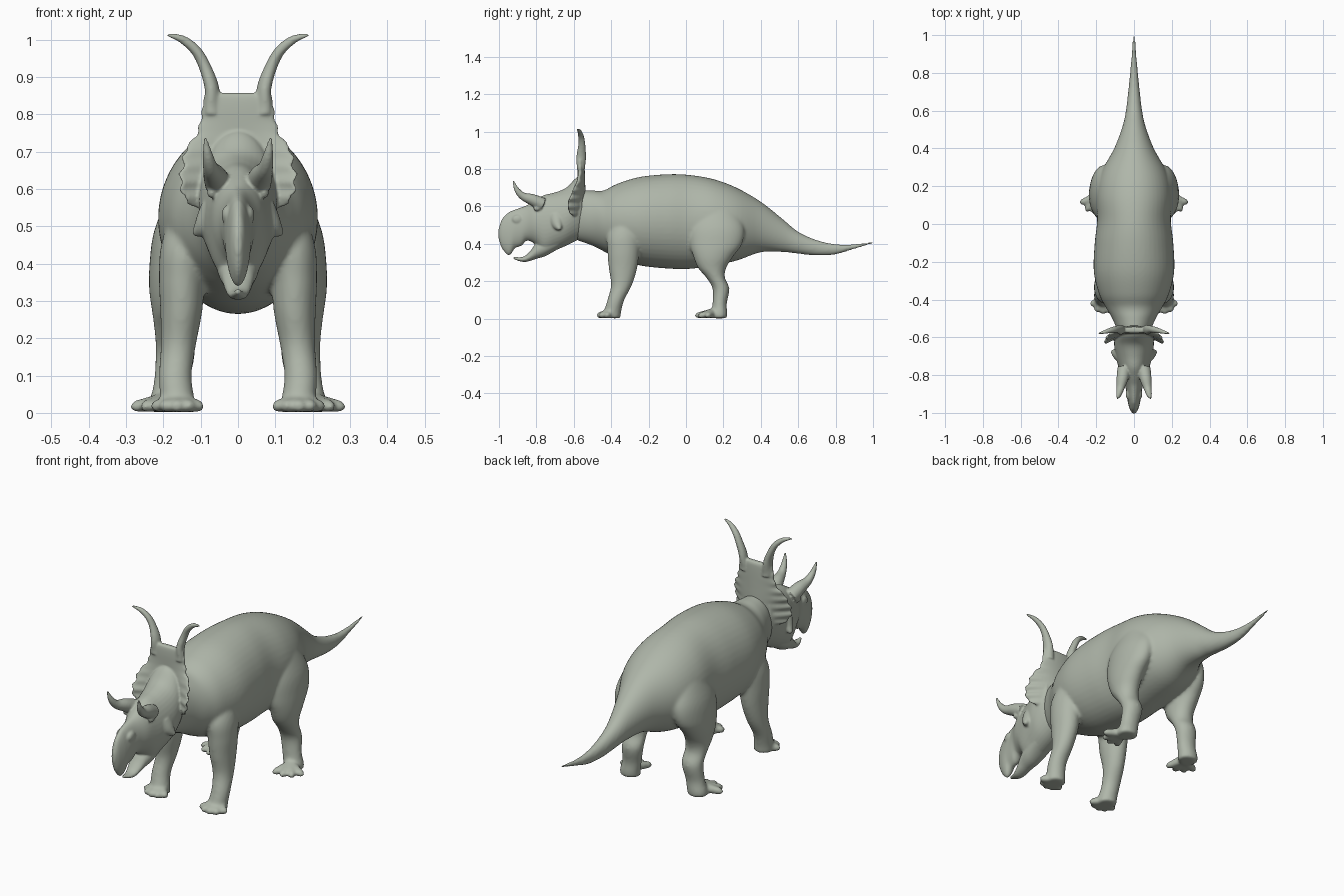
import bpy, bmesh, math
from mathutils import Vector

X, Y, Z = Vector((1, 0, 0)), Vector((0, 1, 0)), Vector((0, 0, 1))

skin = bpy.data.materials.new("grey green skin")
skin.diffuse_color = (0.43, 0.47, 0.40, 1)


def resample(keys, n):
    """Catmull-Rom through tuples of any length."""
    out = []
    for i in range(len(keys) - 1):
        p0, p1 = keys[max(i - 1, 0)], keys[i]
        p2, p3 = keys[i + 1], keys[min(i + 2, len(keys) - 1)]
        for j in range(n):
            t = j / n
            out.append(tuple(0.5 * (2 * b + (c - a) * t + (2 * a - 5 * b + 4 * c - d) * t * t
                                    + (3 * b - a - 3 * c + d) * t ** 3)
                             for a, b, c, d in zip(p0, p1, p2, p3)))
    return out + [keys[-1]]


def loft(bm, keys, frame, side=1, n=5, seg=32):
    """Skin ellipse rings (x, y, z, a, b); frame is 'XZ', 'XY' or 'path'."""
    ks = resample(keys, n)
    rings = []
    for i, (x, y, z, a, b) in enumerate(ks):
        c = Vector((x, y, z))
        if frame == 'XZ':
            u, v = X, Z
        elif frame == 'XY':
            u, v = X, Y
        else:
            t = Vector(ks[min(i + 1, len(ks) - 1)][:3]) - Vector(ks[max(i - 1, 0)][:3])
            q = t.to_track_quat('Z', 'Y')
            u, v = q @ X, q @ Y
        ring = []
        for k in range(seg):
            w = 2 * math.pi * k / seg
            p = c + u * max(a, .001) * math.cos(w) + v * max(b, .001) * math.sin(w)
            ring.append(bm.verts.new((p.x * side, p.y, p.z)))
        rings.append(ring)
    for r, s in zip(rings, rings[1:]):
        for k in range(seg):
            bm.faces.new((r[k], r[(k + 1) % seg], s[(k + 1) % seg], s[k]))
    bm.faces.new(rings[0])
    bm.faces.new(rings[-1])
    return [v for r in rings for v in r]


def profile(rows):
    """Side profile rows (y, top, bottom, half width) to ring keys."""
    return [(0, y, (t + b) / 2, w, (t - b) / 2) for y, t, b, w in rows]


def ball(bm, pos, size):
    vs = bmesh.ops.create_uvsphere(bm, u_segments=20, v_segments=12, radius=1)["verts"]
    for v in vs:
        v.co = Vector([p + c * s for p, c, s in zip(pos, v.co, size)])


def finish(bm, name, voxel, smooth):
    """Fuse overlapping pieces into one smooth skin."""
    bmesh.ops.recalc_face_normals(bm, faces=bm.faces[:])
    me = bpy.data.meshes.new(name)
    bm.to_mesh(me)
    bm.free()
    me.materials.append(skin)
    for p in me.polygons:
        p.use_smooth = True
    ob = bpy.data.objects.new(name, me)
    bpy.context.collection.objects.link(ob)
    m = ob.modifiers.new("fuse", 'REMESH')
    m.mode = 'VOXEL'
    m.voxel_size = voxel
    m.use_smooth_shade = True
    s = ob.modifiers.new("soften", 'SMOOTH')
    s.factor = 0.5
    s.iterations = smooth
    return ob


def toes(bm, foot, reach, angles, side):
    for deg in angles:
        a = math.radians(deg)
        d = Vector((math.sin(a), -math.cos(a), 0))
        pts = [(0, .032, .024), (.55, .022, .020), (.85, .017, .017), (1.0, .013, .008)]
        loft(bm, [(foot[0] + d.x * reach * f, foot[1] + d.y * reach * f, z, r, r)
                  for f, z, r in pts], 'path', side, 4, 14)


# ---- torso, neck and tail ----
bm = bmesh.new()
loft(bm, profile([
    (-.64, .62, .44, .05), (-.57, .68, .415, .085), (-.50, .685, .39, .115),
    (-.44, .685, .36, .15), (-.37, .72, .325, .185), (-.25, .757, .285, .213),
    (-.10, .772, .268, .208), (.02, .768, .266, .195), (.15, .745, .285, .20),
    (.27, .70, .31, .175), (.40, .625, .355, .105), (.52, .53, .356, .06),
    (.60, .465, .347, .043), (.70, .42, .337, .031), (.80, .399, .343, .021),
    (.90, .399, .372, .013), (1.005, .414, .402, .006)]), 'XZ', seg=48)

# ---- legs and toes ----
front_leg = [(.12, -.30, .56, .05, .06), (.14, -.33, .45, .066, .09), (.15, -.335, .36, .062, .085),
             (.152, -.337, .27, .056, .076), (.16, -.345, .18, .047, .056),
             (.168, -.375, .10, .044, .045), (.163, -.392, .04, .046, .046),
             (.16, -.395, .002, .048, .045)]
hind_leg = [(.12, .16, .60, .06, .10), (.15, .165, .49, .074, .145), (.167, .16, .40, .070, .14),
            (.175, .145, .33, .063, .105), (.172, .14, .27, .058, .075), (.17, .158, .22, .054, .05),
            (.168, .187, .16, .053, .045), (.178, .18, .08, .048, .038),
            (.188, .178, .03, .050, .043), (.19, .175, .002, .050, .043)]
for s in (1, -1):
    loft(bm, front_leg, 'XY', s)
    loft(bm, hind_leg, 'XY', s)
    toes(bm, (.158, -.40), .078, (-55, -25, 5, 35, 70), s)
    toes(bm, (.195, .145), .098, (-22, 8, 38, 70), s)
finish(bm, "body_with_legs_and_tail", .008, 8)

# ---- skull with upper beak ----
bm = bmesh.new()
loft(bm, profile([
    (-1.003, .475, .43, .008), (-.985, .53, .378, .02), (-.955, .563, .342, .03),
    (-.935, .575, .346, .034), (-.915, .583, .376, .037), (-.88, .595, .39, .042),
    (-.85, .607, .417, .05), (-.81, .632, .40, .068), (-.76, .66, .345, .082),
    (-.70, .675, .365, .096), (-.64, .70, .39, .105), (-.59, .75, .415, .10),
    (-.555, .76, .43, .085)]), 'XZ', seg=40)

# ---- lower jaw ----
loft(bm, profile([
    (-.922, .333, .318, .006), (-.89, .328, .307, .02), (-.86, .336, .303, .028),
    (-.83, .365, .310, .036), (-.80, .405, .320, .044), (-.75, .44, .335, .056),
    (-.68, .45, .375, .06)]), 'XZ', seg=28)

# ---- frill plate, bent forward at the sides, scalloped edge ----
frill = loft(bm, [(0, y, z, w, t) for z, y, w, t in [
    (.548, -.565, .105, .014), (.56, -.565, .132, .018), (.585, -.562, .150, .022),
    (.63, -.56, .156, .023), (.665, -.56, .150, .023), (.70, -.56, .145, .022),
    (.725, -.56, .128, .021), (.755, -.56, .109, .020), (.81, -.561, .097, .019),
    (.845, -.561, .093, .016), (.857, -.561, .085, .010)]], 'XY', n=6, seg=48)
for v in frill:
    z, x = v.co.z, v.co.x
    bend = 3.0 - 2.4 * min(max((z - .62) / .16, 0), 1)
    v.co.y -= bend * x * x
    if z < .83:
        v.co.x *= 1 + .035 * math.sin(z * 2 * math.pi / .042) * min(1, (abs(x) / .1) ** 4)

for s in (1, -1):
    # long curved frill horns
    loft(bm, [(.066, -.562, .80, .026, .020), (.070, -.560, .87, .026, .019),
              (.090, -.557, .93, .019, .016), (.114, -.561, .972, .016, .014),
              (.150, -.570, 1.001, .011, .011), (.190, -.581, 1.013, .004, .004)],
         'path', s, 6, 20)
    # brow horns
    loft(bm, [(.052, -.765, .610, .036, .036), (.062, -.82, .635, .031, .031),
              (.073, -.872, .655, .021, .021), (.081, -.905, .690, .014, .014),
              (.088, -.924, .738, .004, .004)], 'path', s, 6, 20)
    # pointed cheeks
    loft(bm, [(.06, -.69, .53, .05, .05), (.09, -.685, .50, .032, .032),
              (.119, -.675, .478, .007, .007)], 'path', s, 5, 18)
    # eyes and nostril swellings
    ball(bm, (s * .070, -.797, .590), (.013, .018, .015))
    ball(bm, (s * .030, -.90, .53), (.014, .03, .025))
finish(bm, "head_with_frill_and_horns", .005, 4)
